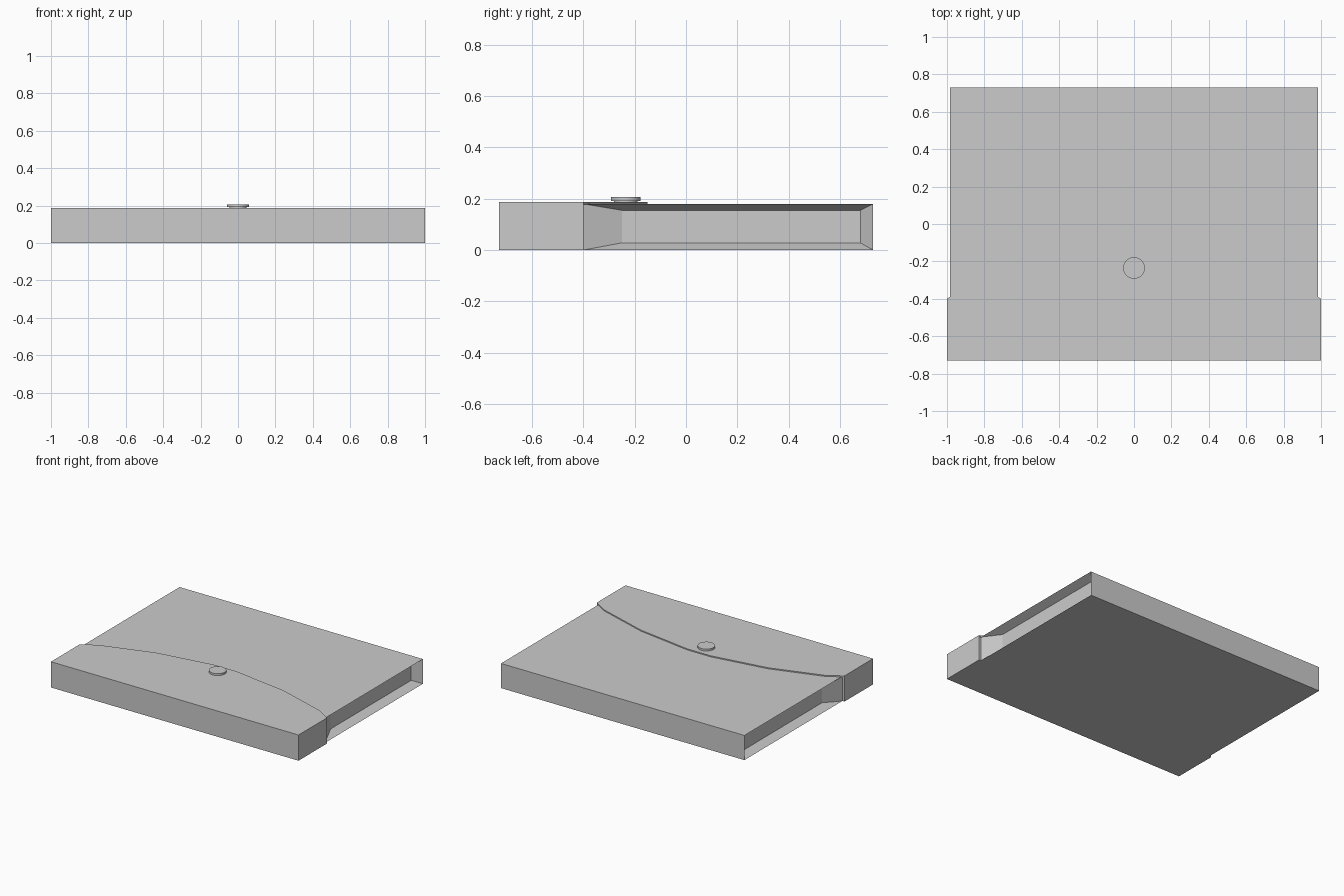
import bpy, bmesh, math

if "Cube" in bpy.data.objects:
    bpy.data.objects.remove(bpy.data.objects["Cube"])

TOP, FLAP_TOP, BACK, SEAM = 0.18, 0.188, 0.73, -0.40


def make_object(name, verts, faces):
    mesh = bpy.data.meshes.new(name)
    mesh.from_pydata(verts, [], faces)
    bm = bmesh.new()
    bm.from_mesh(mesh)
    bmesh.ops.recalc_face_normals(bm, faces=bm.faces)
    bm.to_mesh(mesh)
    bm.free()
    obj = bpy.data.objects.new(name, mesh)
    bpy.context.collection.objects.link(obj)
    return obj


# Wallet body: top, bottom and back, with a sunken gusset in each side
w, depth = 0.983, 0.06
verts, faces = [], []
for s in (-1, 1):
    b = len(verts)
    verts += [(s * w, y, z) for y, z in
              ((SEAM, 0), (BACK, 0), (BACK, TOP), (SEAM, TOP))]
    verts += [(s * (w - depth), y, z) for y, z in
              ((-0.25, 0.028), (0.68, 0.028), (0.68, 0.155), (-0.25, 0.155))]
    faces.append([b + 4 + i for i in range(4)])
    faces += [(b + i, b + (i + 1) % 4, b + 4 + (i + 1) % 4, b + 4 + i)
              for i in range(4)]
faces += [(i, (i + 1) % 4, (i + 1) % 4 + 8, i + 8) for i in range(4)]
make_object("wallet_body", verts, faces)

# Closing flap: wraps the front end, with a shallow curved tongue on top
half = [(1.0, SEAM), (0.895, -0.335), (0.515, -0.215), (0.095, -0.15)]
arc = half + [(-x, y) for x, y in reversed(half)]
n = len(arc)
verts = [(x, y, FLAP_TOP) for x, y in arc]
verts += [(x, y, TOP - 0.003) for x, y in arc]
k = len(verts)
verts += [(-1, -BACK, FLAP_TOP), (1, -BACK, FLAP_TOP), (-1, -BACK, 0),
          (1, -BACK, 0), (1, SEAM, 0), (-1, SEAM, 0)]
faces = [list(range(n)) + [k, k + 1]]
faces += [(i, i + 1, n + i + 1, n + i) for i in range(n - 1)]
faces += [list(range(n, 2 * n))]                      # underside of tongue
faces += [(k, k + 1, k + 3, k + 2),                   # front
          (k + 2, k + 3, k + 4, k + 5),               # bottom
          (k + 1, 0, n, k + 4, k + 3),                # right side
          (k, n - 1, 2 * n - 1, k + 5, k + 2),        # left side
          (n, 2 * n - 1, k + 5, k + 4)]               # rear wall
make_object("closing_flap", verts, faces)

# Snap button: narrow stem under a round head
for name, r, z0, z1 in (("button_stem", 0.046, 0.184, 0.194),
                        ("button_head", 0.058, 0.192, 0.206)):
    bpy.ops.mesh.primitive_cylinder_add(
        vertices=32, radius=r, depth=z1 - z0, location=(0, -0.235, (z0 + z1) / 2))
    bpy.context.object.name = name
    bpy.ops.object.shade_smooth_by_angle(angle=math.radians(35))
